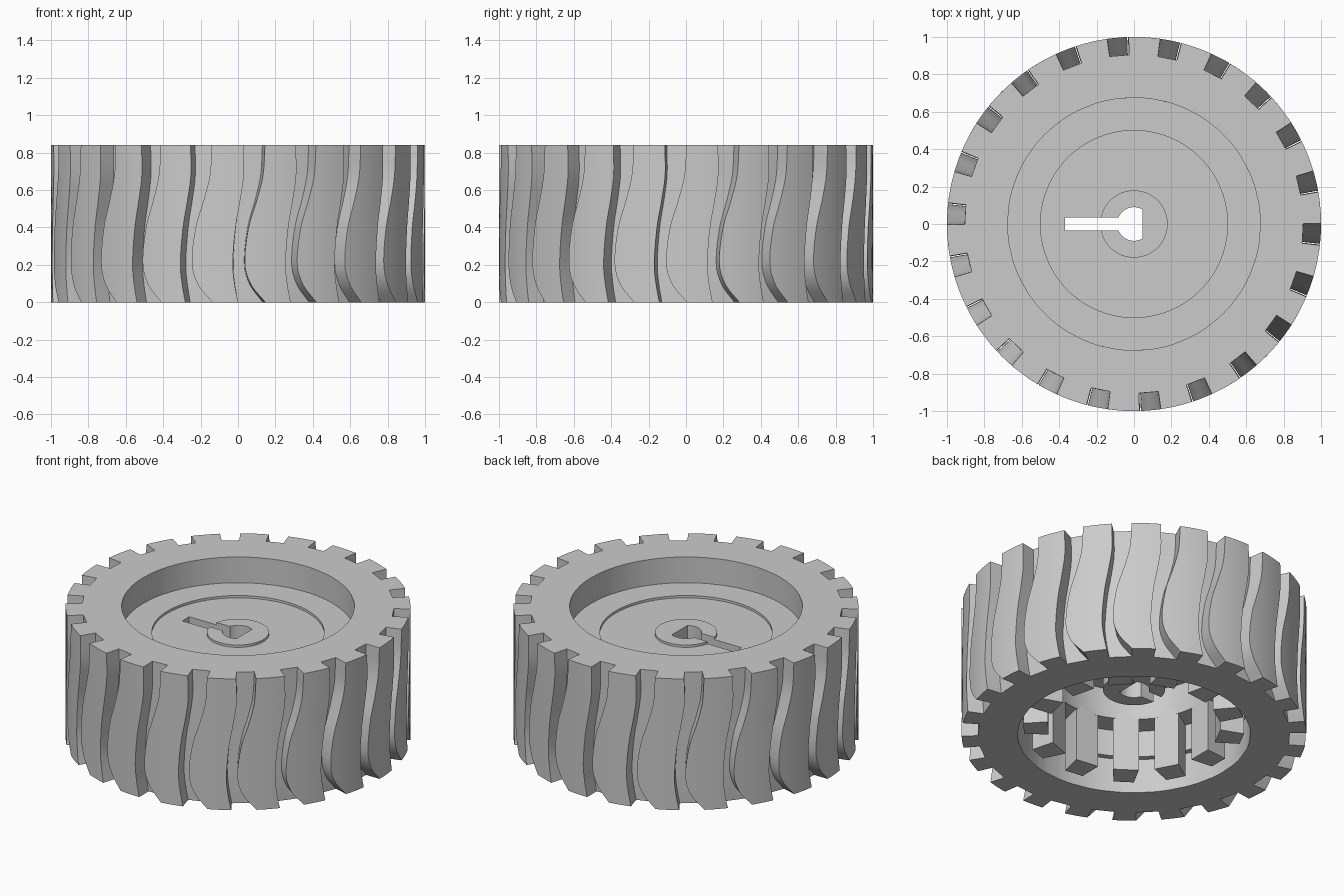
import bpy, bmesh, math
from math import sin, cos, pi, radians, asin

if "Cube" in bpy.data.objects:
    bpy.data.objects.remove(bpy.data.objects["Cube"])

HEIGHT = 0.84
BORE = 0.675


def finish(name, bm, smooth=True):
    bmesh.ops.remove_doubles(bm, verts=bm.verts, dist=1e-5)
    bmesh.ops.recalc_face_normals(bm, faces=bm.faces)
    mesh = bpy.data.meshes.new(name)
    bm.to_mesh(mesh)
    bm.free()
    ob = bpy.data.objects.new(name, mesh)
    bpy.context.collection.objects.link(ob)
    bpy.ops.object.select_all(action='DESELECT')
    ob.select_set(True)
    bpy.context.view_layer.objects.active = ob
    if smooth:
        bpy.ops.object.shade_smooth_by_angle(angle=radians(25))
    return ob


def skin(bm, columns):
    """Join closed columns of points into a closed ring of quads."""
    rows = [[bm.verts.new(p) for p in col] for col in columns]
    for i, a in enumerate(rows):
        b = rows[(i + 1) % len(rows)]
        for j in range(len(a)):
            k = (j + 1) % len(a)
            bm.faces.new((a[j], b[j], b[k], a[k]))


def polar(r, a, z):
    return (r * cos(a), r * sin(a), z)


def prism(bm, outline, z0, z1):
    low = [bm.verts.new((x, y, z0)) for x, y in outline]
    high = [bm.verts.new((x, y, z1)) for x, y in outline]
    bm.faces.new(low)
    bm.faces.new(high)
    n = len(outline)
    for i in range(n):
        j = (i + 1) % n
        bm.faces.new((low[i], low[j], high[j], high[i]))


# Groove path: height, left edge, right edge
PATH = [(0, 0.0, 0.147), (0.09, -0.017, 0.072), (0.2, -0.028, 0.037),
        (0.4, -0.013, 0.057), (0.55, 0.013, 0.102),
        (0.68, 0.031, 0.134), (HEIGHT, 0.029, 0.144)]


def edge(z, c):
    """Smooth interpolation of one groove edge."""
    n = len(PATH)
    i = max(k for k in range(n - 1) if PATH[k][0] <= z + 1e-9)

    def slope(k):
        a, b = PATH[max(k - 1, 0)], PATH[min(k + 1, n - 1)]
        return (b[c] - a[c]) / (b[0] - a[0])
    p, q = PATH[i], PATH[i + 1]
    h = q[0] - p[0]
    t = (z - p[0]) / h
    return ((2*t**3 - 3*t*t + 1) * p[c] + (t**3 - 2*t*t + t) * h * slope(i)
            + (3*t*t - 2*t**3) * q[c] + (t**3 - t*t) * h * slope(i + 1))


# Tyre with 22 wavy tread grooves
GROOVES, ROWS, LAND = 22, 28, 5
step = 2 * pi / GROOVES
zs = [HEIGHT * i / ROWS for i in range(ROWS + 1)]
columns = []
for g in range(GROOVES):
    base = -pi / 2 + g * step

    def angle(z, kind):
        left, right = asin(edge(z, 1)), asin(edge(z, 2))
        if kind < 2:
            return base + (left, right)[kind]
        t = (kind - 1) / LAND
        return base + right + (left + step - right) * t

    kinds = [(0, 1.0), (0, 0.905), (1, 0.905), (1, 1.0)]
    kinds += [(k, 1.0) for k in range(2, LAND + 1)]
    for kind, r in kinds:
        col = [polar(r, angle(z, kind), z) for z in zs]
        col += [polar(BORE, angle(HEIGHT, kind), HEIGHT),
                polar(BORE, angle(0, kind), 0)]
        columns.append(col)
bm = bmesh.new()
skin(bm, columns)
bmesh.ops.dissolve_degenerate(bm, edges=bm.edges, dist=1e-5)
finish("tyre", bm)

# Rim with web disc and central hub, turned from one profile
profile = [(0, 0.675), (0.18, 0.675), (0.18, 0.66), (0.5, 0.66), (0.5, 0.675),
           (0.68, 0.675), (0.68, 0.22), (0.64, 0.22), (0.64, 0.39), (0.5, 0.39),
           (0.5, 0.58), (0.18, 0.58), (0.18, 0.3), (0, 0.3)]
bm = bmesh.new()
pts = [bm.verts.new((r, 0, z)) for r, z in profile]
lines = [bm.edges.new((a, b)) for a, b in zip(pts, pts[1:])]
bmesh.ops.spin(bm, geom=pts + lines, cent=(0, 0, 0), axis=(0, 0, 1),
               angle=2 * pi, steps=96, use_merge=True)
bmesh.ops.remove_doubles(bm, verts=bm.verts, dist=1e-5)
bmesh.ops.dissolve_degenerate(bm, edges=bm.edges, dist=1e-6)
rim = finish("rim", bm, smooth=False)

# Flat-sided axle hole with key slot
half = [(0.09 * cos(radians(a)), 0.09 * sin(radians(a)))
        for a in [60 + 97 * i / 14 for i in range(15)]] + [(-0.37, 0.035)]
bm = bmesh.new()
prism(bm, half + [(x, -y) for x, y in reversed(half)], 0.1, 0.8)
cutter = finish("axle_hole_cutter", bm, smooth=False)
cutter.hide_render = True
bpy.context.view_layer.objects.active = rim
mod = rim.modifiers.new("axle_hole", 'BOOLEAN')
mod.operation, mod.solver, mod.object = 'DIFFERENCE', 'EXACT', cutter
bpy.ops.object.modifier_apply(modifier=mod.name)
bpy.data.objects.remove(cutter)
bpy.ops.object.select_all(action='DESELECT')
rim.select_set(True)
bpy.ops.object.shade_smooth_by_angle(angle=radians(25))

# Drive teeth hanging below the rim
TEETH = 13
bm = bmesh.new()
for i in range(TEETH):
    a = pi + 2 * pi * i / TEETH
    c, s = cos(a), sin(a)
    shape = [(0.497, -0.075), (0.64, -0.06), (0.64, 0.06), (0.497, 0.075)]
    prism(bm, [(r * c - t * s, r * s + t * c) for r, t in shape], 0.05, 0.42)
finish("drive_teeth", bm, smooth=False)
